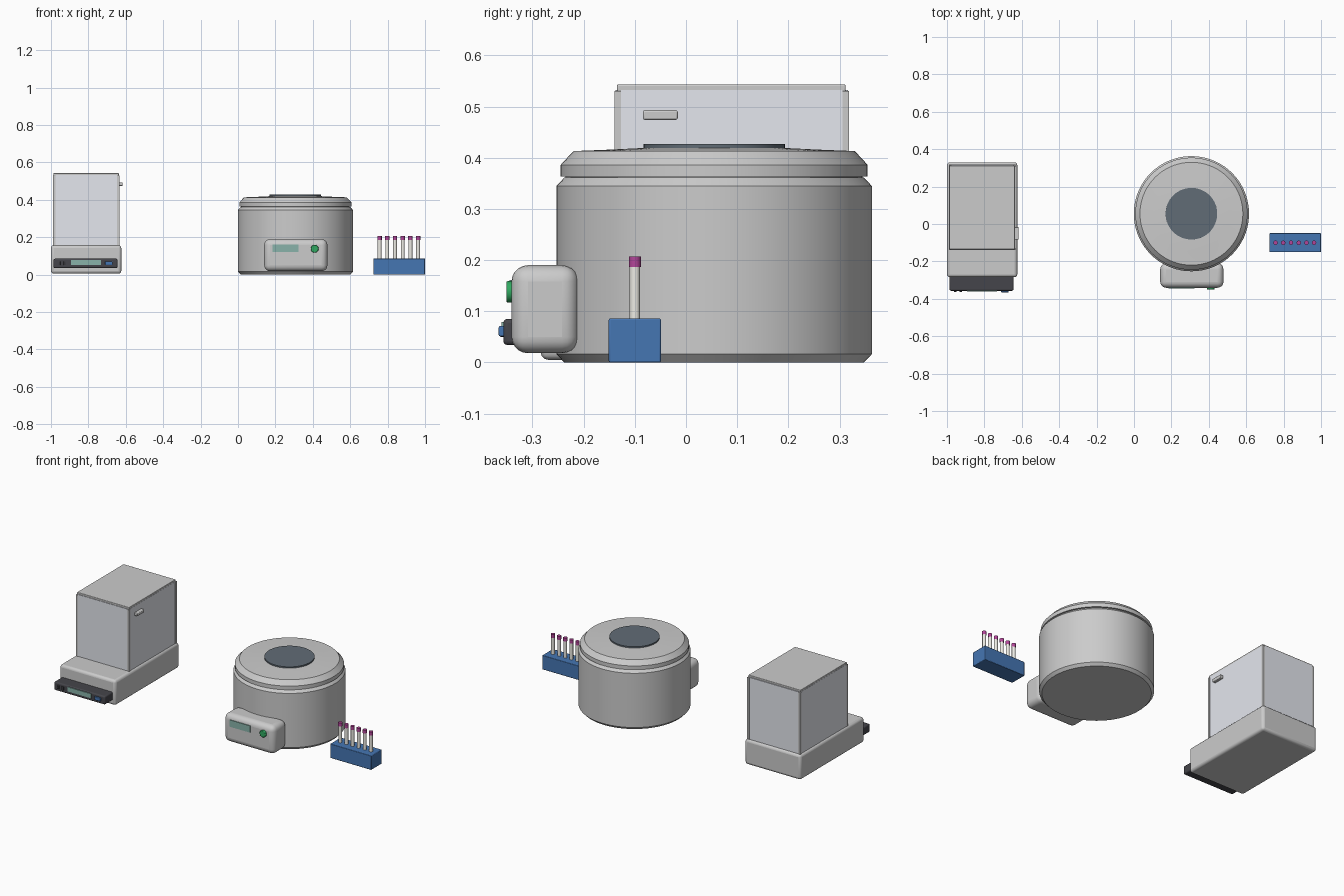
import bpy, math

if "Cube" in bpy.data.objects:
    bpy.data.objects.remove(bpy.data.objects["Cube"])


def material(name, rgb):
    m = bpy.data.materials.new(name)
    m.diffuse_color = (*rgb, 1)
    m.use_nodes = True
    m.node_tree.nodes["Principled BSDF"].inputs["Base Color"].default_value = m.diffuse_color
    return m


DARK = material("dark_plastic", (0.06, 0.06, 0.07))
LCD = material("lcd", (0.25, 0.45, 0.40))
BLUE = material("rack_blue", (0.06, 0.18, 0.45))
GREEN = material("start_green", (0.03, 0.40, 0.12))
WINDOW = material("tinted_window", (0.12, 0.15, 0.18))
CAP = material("cap_magenta", (0.45, 0.06, 0.32))
GLASS = material("glass", (0.78, 0.80, 0.86))
TUBE = material("tube_plastic", (0.85, 0.84, 0.78))


def finish(ob, name, mat, bevel=0, segments=3):
    ob.name = name
    if mat:
        ob.data.materials.append(mat)
    if bevel:
        b = ob.modifiers.new("bevel", "BEVEL")
        b.width, b.segments = bevel, segments
        b.limit_method = "ANGLE"
    bpy.ops.object.shade_smooth_by_angle(angle=math.radians(35))
    return ob


def box(name, x, y, z, mat=None, bevel=0, segments=3):
    """Box from (min, max) pairs on each axis."""
    bpy.ops.mesh.primitive_cube_add(size=1, location=[sum(r) / 2 for r in (x, y, z)])
    ob = bpy.context.object
    ob.scale = [r[1] - r[0] for r in (x, y, z)]
    bpy.ops.object.transform_apply(location=False, rotation=False)
    return finish(ob, name, mat, bevel, segments)


def cylinder(name, r, depth, loc, mat=None, rot=(0, 0, 0), verts=24, bevel=0):
    bpy.ops.mesh.primitive_cylinder_add(vertices=verts, radius=r, depth=depth,
                                        location=loc, rotation=rot)
    return finish(bpy.context.object, name, mat, bevel, 2)


def lathe(name, profile, loc, mat=None, n=72):
    """Closed solid of revolution from (radius, z) points, bottom to top."""
    verts = [(r * math.cos(2 * math.pi * i / n), r * math.sin(2 * math.pi * i / n), z)
             for r, z in profile for i in range(n)]
    faces = [(k * n + i, k * n + (i + 1) % n, (k + 1) * n + (i + 1) % n, (k + 1) * n + i)
             for k in range(len(profile) - 1) for i in range(n)]
    faces += [tuple(reversed(range(n))), tuple(range(len(verts) - n, len(verts)))]
    me = bpy.data.meshes.new(name)
    me.from_pydata(verts, [], faces)
    ob = bpy.data.objects.new(name, me)
    ob.location = loc
    bpy.context.collection.objects.link(ob)
    bpy.ops.object.select_all(action="DESELECT")
    bpy.context.view_layer.objects.active = ob
    ob.select_set(True)
    return finish(ob, name, mat)


# Analytical balance: base and weighing pan
box("balance_base", (-1, -0.624), (-0.284, 0.33), (0.005, 0.157), bevel=0.015)
cylinder("weighing_pan", 0.09, 0.012, (-0.812, 0.09, 0.172), verts=48)
cylinder("pan_stem", 0.02, 0.02, (-0.812, 0.09, 0.16))

# Draft shield: posts, glass walls, roof, door handle
X0, X1, Y0, Y1 = -0.99, -0.634, -0.14, 0.319
T = 0.013
for i, x in enumerate((X0, X1 - T)):
    for j, y in enumerate((Y0, Y1 - T)):
        box(f"shield_post_{i}{j}", (x, x + T), (y, y + T), (0.15, 0.53))
for name, y in (("front_glass", Y0 + 0.002), ("back_glass", Y1 - 0.008)):
    box(name, (X0 + T, X1 - T), (y, y + 0.006), (0.15, 0.532), GLASS)
for name, x in (("left_glass", X0 + 0.002), ("right_glass", X1 - 0.008)):
    box(name, (x, x + 0.006), (Y0 + T, Y1 - T), (0.15, 0.532), GLASS)
box("shield_roof", (X0 + 0.003, X1 - 0.003), (-0.135, 0.312), (0.529, 0.543), bevel=0.003)
box("door_handle", (-0.642, -0.617), (-0.084, -0.016), (0.474, 0.493), bevel=0.004)

# Balance control panel
box("balance_panel", (-0.986, -0.644), (-0.357, -0.27), (0.034, 0.085), DARK, 0.008)
box("balance_display", (-0.892, -0.733), (-0.361, -0.35), (0.052, 0.079), LCD)
box("tare_button", (-0.71, -0.67), (-0.366, -0.35), (0.051, 0.071), BLUE, 0.003)
for i, x in enumerate((-0.962, -0.932)):
    box(f"menu_button_{i}", (x, x + 0.012), (-0.364, -0.35), (0.05, 0.071), DARK, 0.002)

# Centrifuge: drum, lid, window
C = (0.307, 0.055, 0)
lathe("centrifuge_drum", [(0.293, 0), (0.308, 0.016), (0.308, 0.345), (0.293, 0.361)], C)
lathe("centrifuge_lid", [(0.29, 0.355), (0.29, 0.363), (0.3, 0.363), (0.3, 0.386),
                         (0.275, 0.413), (0.2, 0.416), (0.12, 0.42)], C)
cylinder("lid_window", 0.138, 0.008, (C[0], C[1], 0.423), WINDOW, verts=64)

# Centrifuge control box
box("control_box", (0.14, 0.478), (-0.341, -0.21), (0.018, 0.19), bevel=0.032, segments=5)
box("control_display", (0.185, 0.323), (-0.345, -0.335), (0.12, 0.161), LCD)
cylinder("start_button", 0.021, 0.02, (0.41, -0.341, 0.138), GREEN,
         (math.pi / 2, 0, 0), bevel=0.003)

# Tube rack and capped tubes
box("tube_rack", (0.724, 1), (-0.151, -0.049), (0, 0.086), BLUE, 0.003, 2)
for i in range(6):
    x = 0.757 + i * 0.0412
    cylinder(f"tube_{i}", 0.0102, 0.17, (x, -0.1, 0.105), TUBE)
    cylinder(f"tube_cap_{i}", 0.0117, 0.021, (x, -0.1, 0.1965), CAP)
